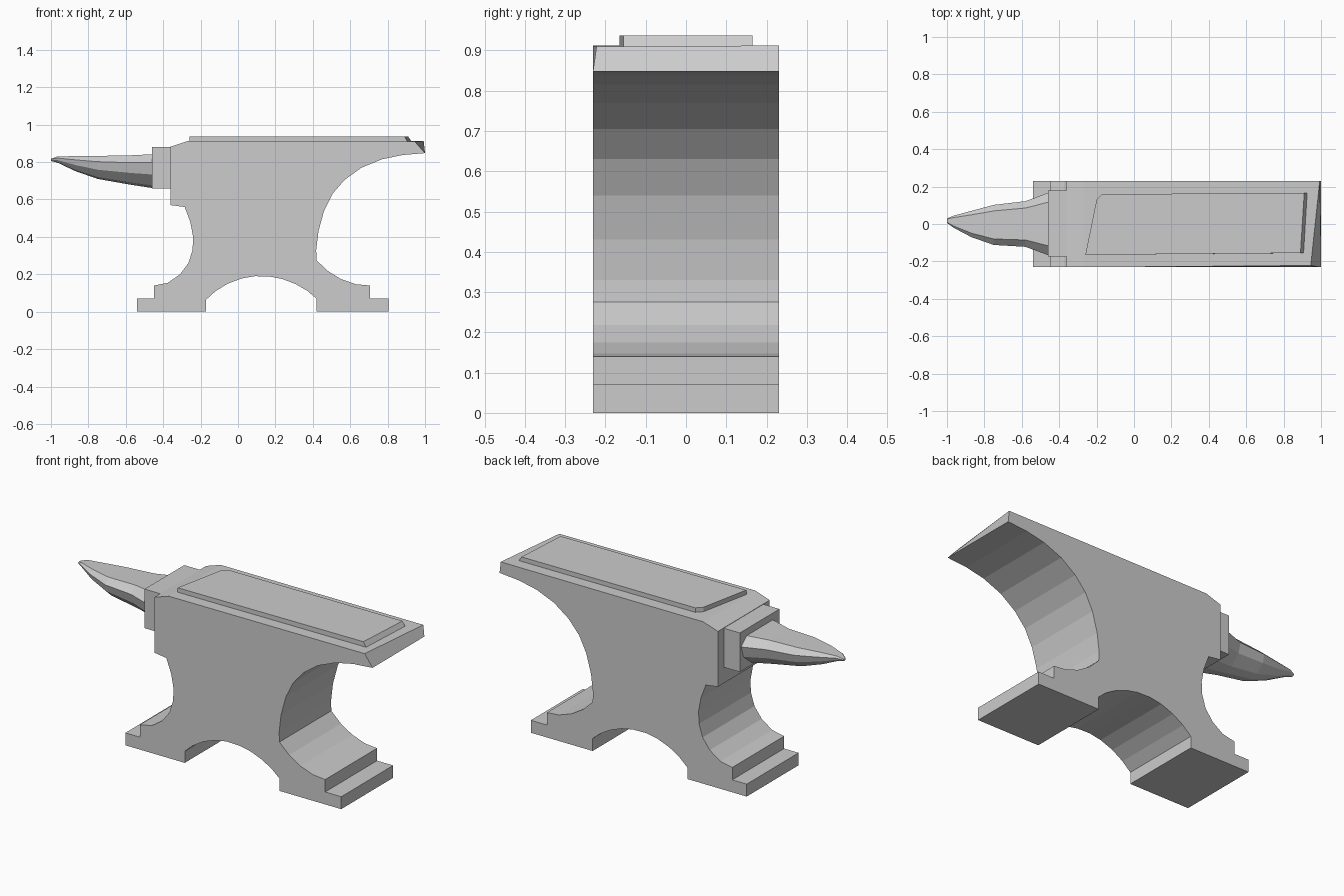
import bpy, bmesh


def make_object(name, verts, faces):
    mesh = bpy.data.meshes.new(name)
    mesh.from_pydata(verts, [], faces)
    bm = bmesh.new()
    bm.from_mesh(mesh)
    bmesh.ops.recalc_face_normals(bm, faces=bm.faces)
    bm.to_mesh(mesh)
    bm.free()
    ob = bpy.data.objects.new(name, mesh)
    bpy.context.collection.objects.link(ob)
    return ob


def loft(name, rings):
    """Skin a list of equal-length closed rings and cap both ends."""
    n = len(rings[0])
    faces = [tuple(range(n)), tuple(range((len(rings) - 1) * n, len(rings) * n))]
    for r in range(len(rings) - 1):
        for i in range(n):
            j = (i + 1) % n
            faces.append((r * n + i, r * n + j, (r + 1) * n + j, (r + 1) * n + i))
    return make_object(name, [v for ring in rings for v in ring], faces)


# Body: feet, waist, throat and face as one extruded side profile
left_foot = [(-0.45, 0.14), (-0.45, 0.07), (-0.54, 0.07), (-0.54, 0), (-0.17, 0)]
arch = [(-0.17, 0.065), (-0.12, 0.11), (-0.055, 0.15), (0.02, 0.178), (0.09, 0.19),
        (0.17, 0.188), (0.24, 0.174), (0.31, 0.147), (0.37, 0.112), (0.42, 0.07)]
right_foot = [(0.42, 0), (0.805, 0), (0.805, 0.07), (0.705, 0.07), (0.705, 0.14)]
throat = [(0.63, 0.147), (0.55, 0.175), (0.48, 0.218), (0.42, 0.275), (0.418, 0.33),
          (0.43, 0.43), (0.46, 0.54), (0.505, 0.63), (0.57, 0.705), (0.66, 0.77),
          (0.77, 0.815), (0.88, 0.838), (1.0, 0.848)]
face = [(0.993, 0.912), (-0.27, 0.912), (-0.36, 0.882)]
heel = [(-0.36, 0.57), (-0.285, 0.56), (-0.255, 0.48), (-0.24, 0.40), (-0.243, 0.33),
        (-0.265, 0.26), (-0.31, 0.20), (-0.375, 0.155)]
profile = left_foot + arch + right_foot + throat + face + heel

W = 0.231
body = loft("anvil_body", [[(x, y, z) for x, z in profile] for y in (-W, W)])
# Worn front corner of the overhanging end
for v in body.data.vertices:
    if v.co.x > 0.99 and v.co.z > 0.9 and v.co.y < 0:
        v.co = (0.945, -0.222, 0.91)

# Raised working plate, skewed at its ends
plate_top = [(-0.26, -0.165), (0.89, -0.155), (0.91, 0.165), (-0.17, 0.16), (-0.2, 0.13)]
loft("face_plate", [[(x + (0.02 if x > 0 else 0), y, 0.905) for x, y in plate_top],
                    [(x, y, 0.937) for x, y in plate_top]])

# Step block between body and horn
step = [(-0.175, 0.66), (0.178, 0.66), (0.178, 0.88), (-0.175, 0.88)]
loft("step_block", [[(x, y, z) for y, z in step] for x in (-0.46, -0.34)])

# Horn: flat-topped, rounded underneath, tapering to a blunt tip
section = [(-0.7, 0), (-1, 0.25), (-0.88, 0.6), (-0.45, 0.93), (0, 1),
           (0.45, 0.93), (0.88, 0.6), (1, 0.25), (0.7, 0)]
# x, centre y, half width, top z, bottom z
stations = [(-0.45, 0.0, 0.17, 0.842, 0.66), (-0.58, 0.0, 0.122, 0.836, 0.68),
            (-0.75, -0.005, 0.107, 0.833, 0.71), (-0.87, 0.0, 0.07, 0.832, 0.752),
            (-0.965, 0.012, 0.032, 0.83, 0.797), (-1.0, 0.018, 0.012, 0.818, 0.806)]
loft("horn", [[(x, cy + w * u, top + (bot - top) * v) for u, v in section]
              for x, cy, w, top, bot in stations])
